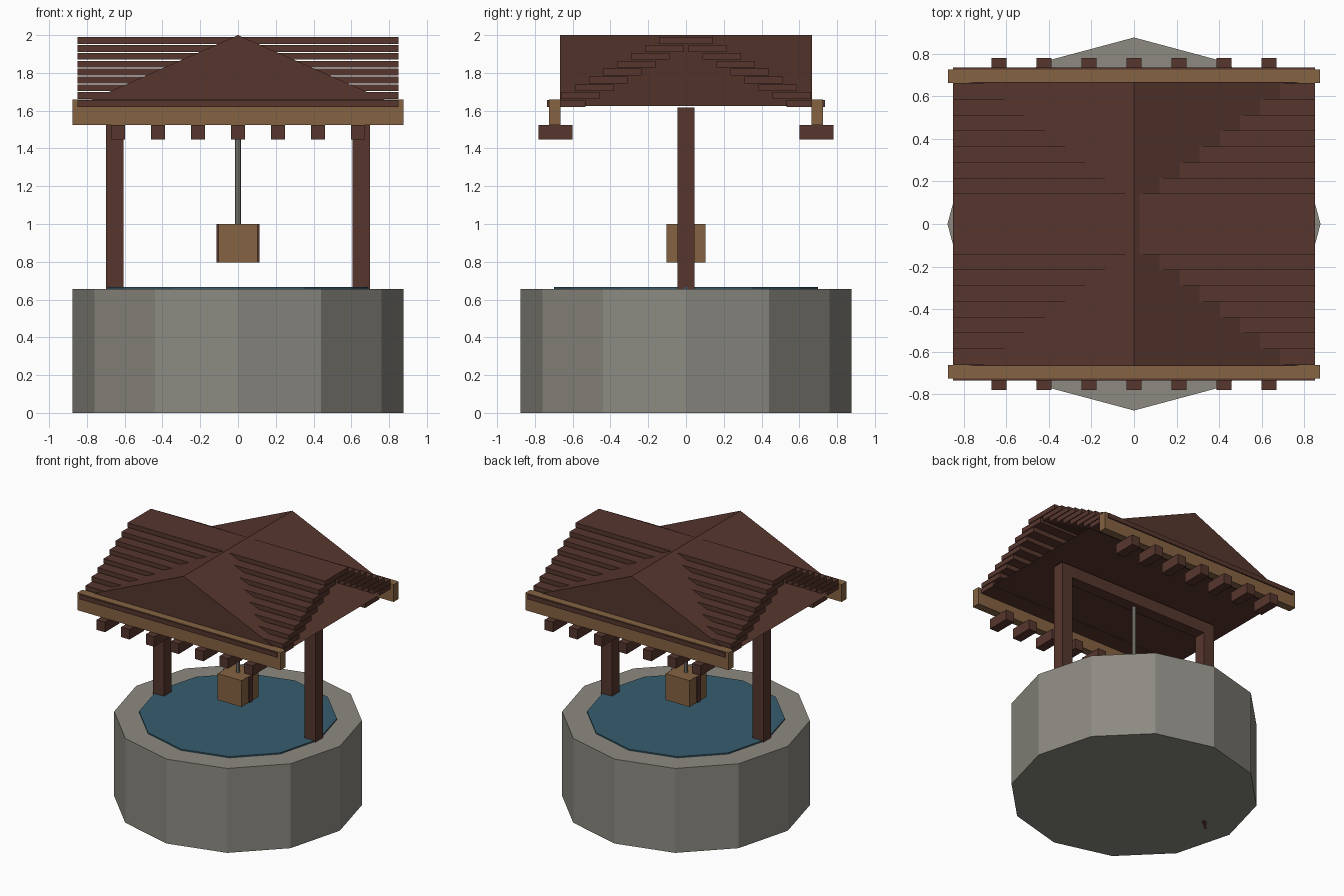
import bpy, bmesh, math

if "Cube" in bpy.data.objects:
    bpy.data.objects.remove(bpy.data.objects["Cube"])


def material(name, rgb):
    m = bpy.data.materials.new(name)
    m.diffuse_color = (*rgb, 1)
    m.use_nodes = True
    m.node_tree.nodes["Principled BSDF"].inputs["Base Color"].default_value = m.diffuse_color
    return m


STONE = material("grey stone", (0.262, 0.254, 0.220))
DARK = material("dark wood", (0.095, 0.037, 0.027))
LIGHT = material("light wood", (0.235, 0.125, 0.054))
WATER = material("blue water", (0.037, 0.107, 0.153))


def finish(name, bm, mat):
    bmesh.ops.recalc_face_normals(bm, faces=bm.faces)
    me = bpy.data.meshes.new(name)
    bm.to_mesh(me)
    bm.free()
    me.materials.append(mat)
    ob = bpy.data.objects.new(name, me)
    bpy.context.collection.objects.link(ob)
    return ob


def prism(name, profile, axis, lo, hi, mat):
    """Extrude a 2D profile along z (x,y points) or y (x,z points)."""
    bm = bmesh.new()
    place = (lambda a, b, t: (a, b, t)) if axis == "z" else (lambda a, b, t: (a, t, b))
    ends = [[bm.verts.new(place(a, b, t)) for a, b in profile] for t in (lo, hi)]
    n = len(profile)
    for ring in ends:
        bm.faces.new(ring)
    for i in range(n):
        j = (i + 1) % n
        bm.faces.new((ends[0][i], ends[0][j], ends[1][j], ends[1][i]))
    return finish(name, bm, mat)


def box(name, x, y, z, mat):
    return prism(name, [(x[0], y[0]), (x[1], y[0]), (x[1], y[1]), (x[0], y[1])],
                 "z", z[0], z[1], mat)


def disc(name, r, n, z0, z1, mat):
    pts = [(r * math.cos(2 * math.pi * i / n), r * math.sin(2 * math.pi * i / n))
           for i in range(n)]
    return prism(name, pts, "z", z0, z1, mat)


# stone basin and water surface
disc("stone_base", 0.877, 12, 0, 0.657, STONE)
disc("water", 0.70, 12, 0.645, 0.667, WATER)

# posts and cross beam
for side, s in (("left", -1), ("right", 1)):
    box(side + "_post", sorted((s * 0.605, s * 0.698)), (-0.046, 0.046), (0, 1.525), DARK)
box("cross_beam", (-0.698, 0.698), (-0.046, 0.046), (1.525, 1.617), DARK)

# rope and bucket with side straps
disc("rope", 0.015, 8, 0.99, 1.53, STONE)
box("bucket", (-0.104, 0.104), (-0.104, 0.104), (0.795, 1.0), LIGHT)
for side, s in (("left", -1), ("right", 1)):
    box(side + "_bucket_strap", sorted((s * 0.10, s * 0.115)), (-0.02, 0.02),
        (0.797, 0.999), DARK)

# roof body with its ridge running front to back
prism("roof_body", [(-0.85, 1.626), (0.85, 1.626), (0, 2.0)], "y", -0.668, 0.668, DARK)

for side, s in (("front", -1), ("back", 1)):
    # stepped roof slats
    for i in range(9):
        y = 0.735 - 0.074 * i
        z = 1.62 + 0.0416 * i
        box(f"{side}_slat_{i + 1}", (-0.85, 0.85), sorted((s * y, s * (y - 0.204))),
            (z, z + 0.036), DARK)
    # eave board
    box(side + "_eave_board", (-0.875, 0.875), sorted((s * 0.664, s * 0.726)),
        (1.525, 1.66), LIGHT)
    # rafter ends
    for i in range(-3, 4):
        x = i * 0.2117
        box(f"{side}_rafter_{i + 4}", (x - 0.036, x + 0.036),
            sorted((s * 0.602, s * 0.780)), (1.447, 1.525), DARK)
